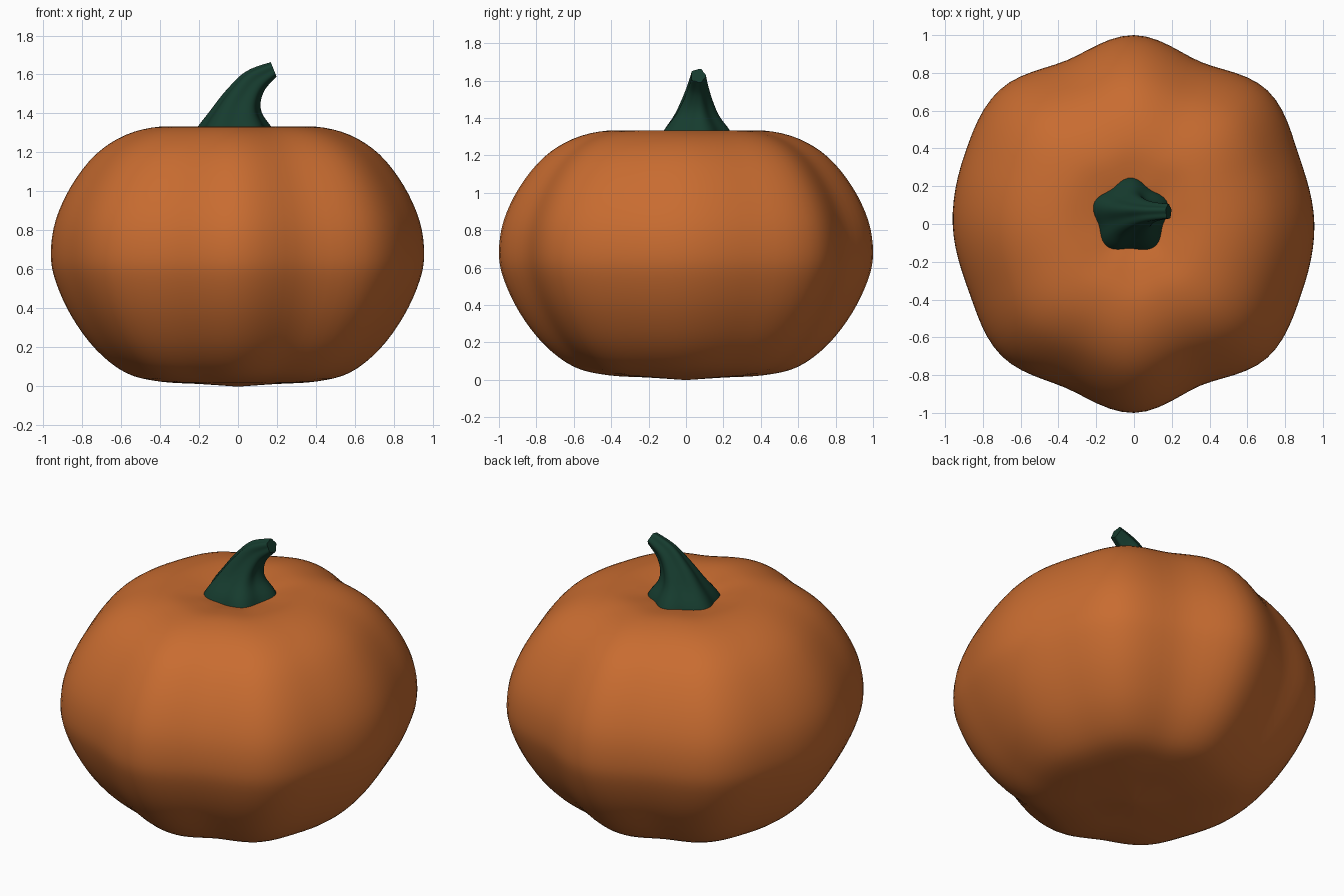
import bpy, bmesh
from math import sin, cos, pi, radians

if "Cube" in bpy.data.objects:
    bpy.data.objects.remove(bpy.data.objects["Cube"])


def catmull(pts, steps, closed=False):
    """Smooth curve of tuples through the given control tuples."""
    n = len(pts)
    get = (lambda i: pts[i % n]) if closed else (lambda i: pts[max(0, min(n - 1, i))])
    out = []
    for i in range(n if closed else n - 1):
        a, b, c, d = get(i - 1), get(i), get(i + 1), get(i + 2)
        for k in range(steps):
            t = k / steps
            out.append(tuple(
                0.5 * (2 * q + (r - p) * t + (2 * p - 5 * q + 4 * r - s) * t * t
                       + (3 * q - p - 3 * r + s) * t ** 3)
                for p, q, r, s in zip(a, b, c, d)))
    if not closed:
        out.append(tuple(pts[-1]))
    return out


def loft(name, rings, color, angle):
    """Skin a stack of rings (bottom to top) and close both ends with fans."""
    bm = bmesh.new()
    vr = [[bm.verts.new(p) for p in ring] for ring in rings]
    n = len(vr[0])
    for a, b in zip(vr, vr[1:]):
        for i in range(n):
            j = (i + 1) % n
            bm.faces.new((a[i], a[j], b[j], b[i]))
    for ring in (vr[0], vr[-1]):
        mid = bm.verts.new([sum(v.co[k] for v in ring) / n for k in range(3)])
        for i in range(n):
            bm.faces.new((ring[i], ring[(i + 1) % n], mid))
    bmesh.ops.recalc_face_normals(bm, faces=bm.faces)
    me = bpy.data.meshes.new(name)
    bm.to_mesh(me)
    bm.free()
    ob = bpy.data.objects.new(name, me)
    bpy.context.collection.objects.link(ob)
    mat = bpy.data.materials.new(name + "_colour")
    mat.diffuse_color = color
    mat.use_nodes = True
    mat.node_tree.nodes["Principled BSDF"].inputs["Base Color"].default_value = mat.diffuse_color
    me.materials.append(mat)
    bpy.ops.object.select_all(action='DESELECT')
    bpy.context.view_layer.objects.active = ob
    ob.select_set(True)
    bpy.ops.object.shade_smooth_by_angle(angle=radians(angle))
    return ob


# Pumpkin body: uneven ribs (radius every 22.5 degrees) times a squat side profile
ribs = [.955, .945, 1.0, .928, 1.0, .937, 1.005, .97,
        .96, .945, .99, .94, 1.0, .925, 1.0, .96]
ribs = [r[0] for r in catmull([(r,) for r in ribs], 6, closed=True)]
profile = [(.02, 0), (.2, .012), (.42, .025), (.6, .07), (.76, .19), (.89, .36),
           (.975, .54), (1.0, .68), (.975, .85), (.89, 1.03), (.76, 1.19),
           (.6, 1.29), (.42, 1.332), (.25, 1.318), (.12, 1.29), (.02, 1.28)]
body = []
for r, z in catmull(profile, 4):
    body.append([(r * m * cos(2 * pi * i / len(ribs)),
                  r * m * sin(2 * pi * i / len(ribs)), z)
                 for i, m in enumerate(ribs)])
loft("pumpkin_body", body, (.58, .15, .03, 1), 60)

# Stem: five-ridged sections (x, y, z, half width, half depth, tilt) bending to +x
sections = [(-.02, .045, 1.26, .215, .205, 0),
            (-.018, .047, 1.33, .18, .175, 0),
            (-.005, .05, 1.41, .125, .118, 6),
            (.03, .056, 1.49, .088, .08, 22),
            (.09, .062, 1.57, .064, .052, 42),
            (.183, .065, 1.626, .038, .038, 68)]
N = 50
stem = []
for x, y, z, w, d, tilt in catmull(sections, 5):
    t = radians(tilt)
    ring = []
    for i in range(N):
        a = 2 * pi * i / N
        m = 1 + .09 * cos(5 * (a - pi / 2))
        u, v = w * m * cos(a), d * m * sin(a)
        ring.append((x + u * cos(t), y + v, z - u * sin(t)))
    stem.append(ring)
loft("stem", stem, (.008, .045, .028, 1), 50)
